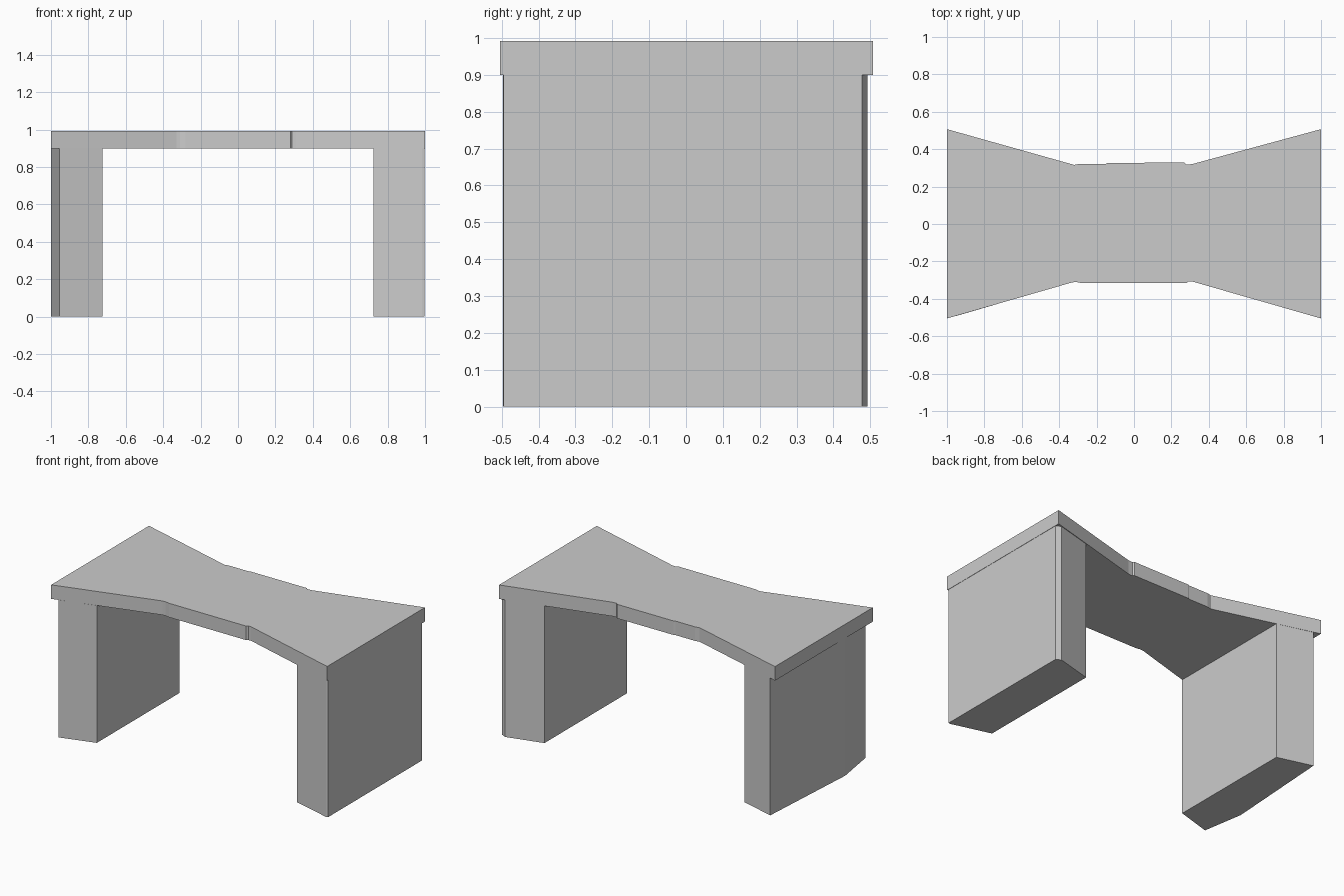
import bpy, bmesh

if "Cube" in bpy.data.objects:
    bpy.data.objects.remove(bpy.data.objects["Cube"])


def prism(name, outline, z0, z1):
    """Extrude a flat plan outline between two heights."""
    bm = bmesh.new()
    face = bm.faces.new([bm.verts.new((x, y, z0)) for x, y in outline])
    ext = bmesh.ops.extrude_face_region(bm, geom=[face])
    top = [v for v in ext["geom"] if isinstance(v, bmesh.types.BMVert)]
    bmesh.ops.translate(bm, verts=top, vec=(0, 0, z1 - z0))
    bmesh.ops.recalc_face_normals(bm, faces=bm.faces)
    mesh = bpy.data.meshes.new(name)
    bm.to_mesh(mesh)
    bm.free()
    obj = bpy.data.objects.new(name, mesh)
    bpy.context.collection.objects.link(obj)
    return obj


# Waisted slab top
prism("bench_top", [
    (-1, -0.505), (-0.33, -0.312), (-0.31, -0.31), (-0.28, -0.316),
    (0.28, -0.316), (0.29, -0.307), (0.31, -0.307), (1, -0.505),
    (1, 0.507), (0.31, 0.32), (0.28, 0.318), (0.27, 0.328),
    (-0.14, 0.327), (-0.15, 0.322), (-0.29, 0.322), (-0.32, 0.316), (-1, 0.507),
], 0.9, 0.992)

# Left leg with a bent outer face
prism("left_leg", [
    (-0.725, -0.426), (-0.725, 0.429), (-0.955, 0.492),
    (-1, -0.22), (-0.955, -0.493),
], 0, 0.9)

# Right leg with clipped outer corners
prism("right_leg", [
    (0.725, -0.426), (0.985, -0.497), (0.998, -0.495),
    (0.998, 0.478), (0.965, 0.493), (0.725, 0.429),
], 0, 0.9)
